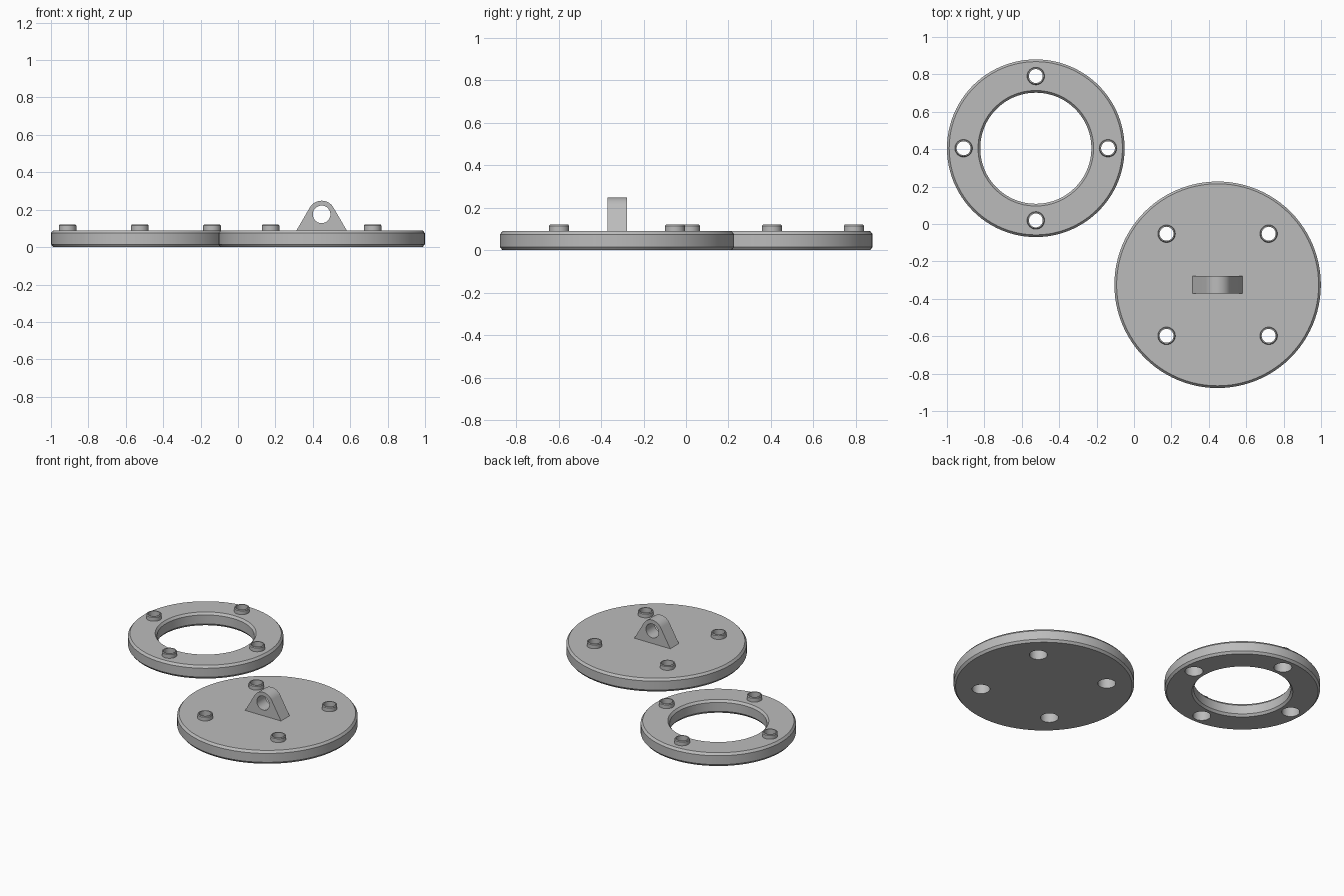
import bpy, bmesh, math

if "Cube" in bpy.data.objects:
    bpy.data.objects.remove(bpy.data.objects["Cube"])

PLATE_TOP = 0.09
BOSS_TOP = 0.12
BORE = 0.037        # through hole radius
SOCKET = 0.055      # wider recess on the underside
SOCKET_TOP = 0.065

grey = bpy.data.materials.new("grey plastic")
grey.diffuse_color = (0.5, 0.5, 0.5, 1)
grey.use_nodes = True
grey.node_tree.nodes["Principled BSDF"].inputs["Base Color"].default_value = grey.diffuse_color


def make_object(name, bm):
    bmesh.ops.remove_doubles(bm, verts=bm.verts, dist=1e-5)
    bmesh.ops.recalc_face_normals(bm, faces=bm.faces)
    mesh = bpy.data.meshes.new(name)
    bm.to_mesh(mesh)
    bm.free()
    mesh.materials.append(grey)
    obj = bpy.data.objects.new(name, mesh)
    bpy.context.collection.objects.link(obj)
    return obj


def lathe(bm, profile, centre, steps, closed):
    """Spin a (radius, z) profile around a vertical axis at centre."""
    rows = []
    for i in range(steps):
        a = 2 * math.pi * i / steps
        rows.append([bm.verts.new((centre[0] + r * math.cos(a),
                                   centre[1] + r * math.sin(a), z))
                     for r, z in profile])
    n = len(profile)
    for i in range(steps):
        p, q = rows[i], rows[(i + 1) % steps]
        for j in range(n if closed else n - 1):
            k = (j + 1) % n
            corners = [p[j], q[j], q[k], p[k]]
            if profile[j][0] == 0:
                corners.remove(q[j])
            if profile[k][0] == 0:
                corners.remove(q[k])
            if len(corners) > 2:
                bm.faces.new(corners)


def smooth(obj):
    bpy.ops.object.select_all(action='DESELECT')
    obj.select_set(True)
    bpy.context.view_layer.objects.active = obj
    bpy.ops.object.shade_smooth_by_angle(angle=math.radians(25))


def cut(obj, cutter):
    mod = obj.modifiers.new("cut", 'BOOLEAN')
    mod.operation = 'DIFFERENCE'
    mod.solver = 'EXACT'
    mod.object = cutter
    bpy.context.view_layer.objects.active = obj
    bpy.ops.object.modifier_apply(modifier=mod.name)
    bpy.data.objects.remove(cutter)


def bossed_plate(name, profile, closed, centre, first_angle):
    """Chamfered plate with four stepped holes and a hollow boss over each."""
    bm = bmesh.new()
    lathe(bm, profile, centre, 96, closed)
    plate = make_object(name, bm)
    spots = []
    for i in range(4):
        a = first_angle + i * math.pi / 2
        spots.append((centre[0] + 0.386 * math.cos(a),
                      centre[1] + 0.386 * math.sin(a)))
    holes, bosses = bmesh.new(), bmesh.new()
    for s in spots:
        lathe(holes, [(0, -0.05), (SOCKET, -0.05), (SOCKET, SOCKET_TOP),
                      (BORE, SOCKET_TOP), (BORE, 0.2), (0, 0.2)], s, 32, False)
        lathe(bosses, [(0.047, PLATE_TOP), (0.047, BOSS_TOP - 0.005),
                       (0.043, BOSS_TOP), (BORE, BOSS_TOP),
                       (BORE, PLATE_TOP)], s, 32, False)
    cut(plate, make_object(name + "_holes", holes))
    smooth(plate)
    smooth(make_object(name + "_bosses", bosses))


# open ring
bossed_plate("ring", [(0.309, 0), (0.463, 0), (0.475, 0.015), (0.475, 0.075),
                      (0.463, PLATE_TOP), (0.309, PLATE_TOP),
                      (0.297, 0.075), (0.297, 0.015)],
             True, (-0.525, 0.405), 0)

# solid disc
DISC = (0.447, -0.325)
bossed_plate("disc", [(0, 0), (0.54, 0), (0.552, 0.015), (0.552, 0.075),
                      (0.54, PLATE_TOP), (0, PLATE_TOP)],
             False, DISC, math.pi / 4)

# hanging lug: sloped sides tangent to a rounded top
ROUND, EYE_Z, HALF_BASE, HALF_DEPTH = 0.073, 0.175, 0.134, 0.046
drop = EYE_Z - PLATE_TOP
start = math.acos(ROUND / math.hypot(HALF_BASE, drop)) - math.atan2(drop, HALF_BASE)
outline = [(HALF_BASE, PLATE_TOP)]
for i in range(25):
    a = start + (math.pi - 2 * start) * i / 24
    outline.append((ROUND * math.cos(a), EYE_Z + ROUND * math.sin(a)))
outline.append((-HALF_BASE, PLATE_TOP))


def prism(name, points, half):
    bm = bmesh.new()
    face = bm.faces.new([bm.verts.new((DISC[0] + x, DISC[1] - half, z))
                         for x, z in points])
    out = bmesh.ops.extrude_face_region(bm, geom=[face], use_keep_orig=True)
    moved = [v for v in out["geom"] if isinstance(v, bmesh.types.BMVert)]
    bmesh.ops.translate(bm, verts=moved, vec=(0, 2 * half, 0))
    return make_object(name, bm)


lug = prism("hanging_lug", outline, HALF_DEPTH)
eye = [(0.047 * math.cos(math.tau * i / 40),
        EYE_Z + 0.047 * math.sin(math.tau * i / 40)) for i in range(40)]
cut(lug, prism("lug_eye", eye, 0.2))
smooth(lug)
